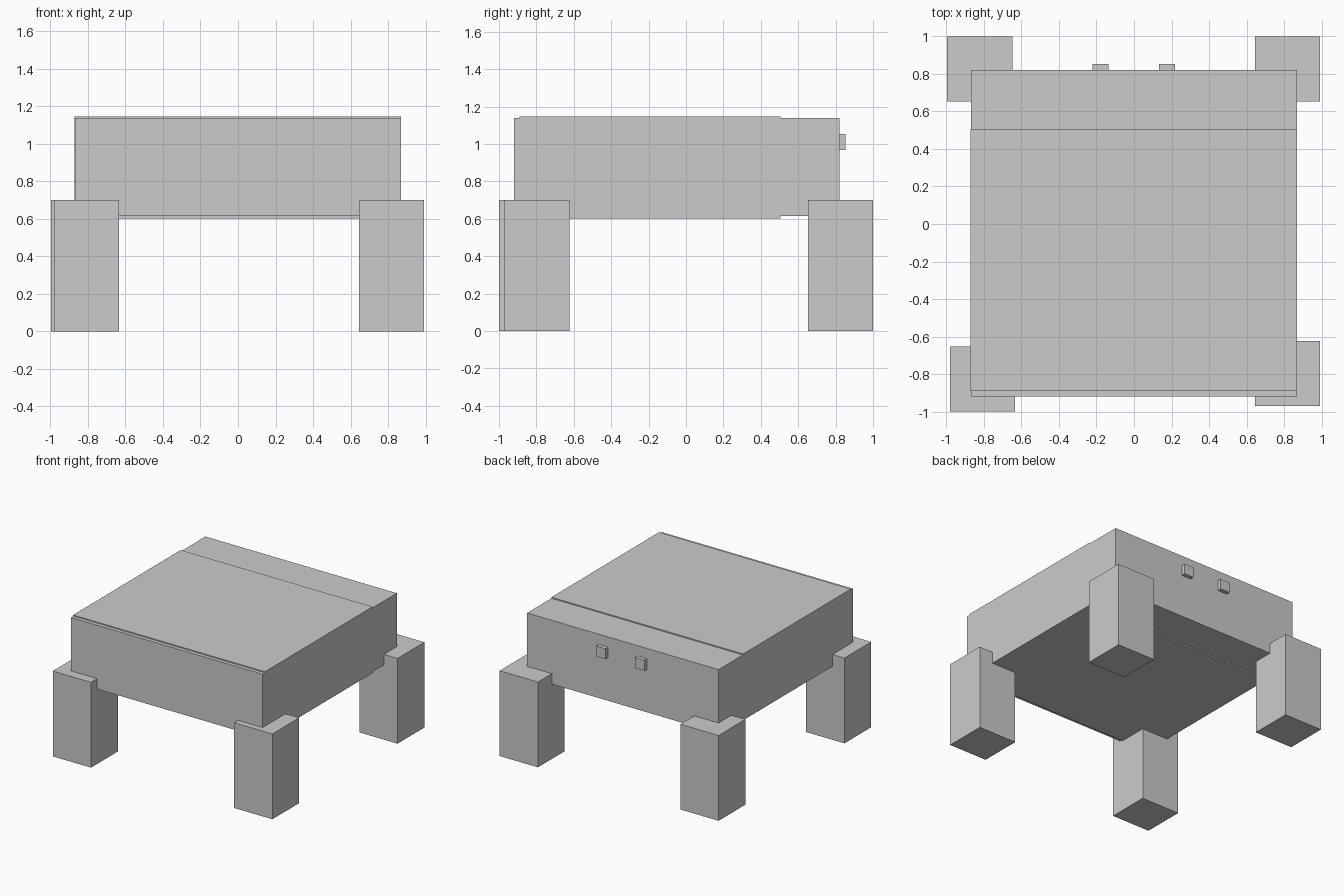
import bpy
import bmesh
from mathutils import Vector

if "Cube" in bpy.data.objects:
    bpy.data.objects.remove(bpy.data.objects["Cube"])


def box(name, x, y, z):
    """Box spanning the given (min, max) ranges."""
    bm = bmesh.new()
    bmesh.ops.create_cube(bm, size=1)
    size = Vector((x[1] - x[0], y[1] - y[0], z[1] - z[0]))
    bmesh.ops.scale(bm, vec=size, verts=bm.verts)
    bmesh.ops.translate(bm, vec=Vector((sum(x), sum(y), sum(z))) / 2, verts=bm.verts)
    mesh = bpy.data.meshes.new(name)
    bm.to_mesh(mesh)
    bm.free()
    obj = bpy.data.objects.new(name, mesh)
    bpy.context.collection.objects.link(obj)
    return obj


# Body: slightly taller middle block between front and back panels
box("main_body", (-0.873, 0.868), (-0.89, 0.505), (0.603, 1.147))
box("front_panel", (-0.87, 0.868), (-0.92, -0.89), (0.614, 1.138))
box("back_panel", (-0.87, 0.868), (0.505, 0.82), (0.614, 1.138))

# Eyes: two small blocks on the back panel
for name, x in (("left_eye", -0.222), ("right_eye", 0.133)):
    box(name, (x, x + 0.086), (0.82, 0.853), (0.968, 1.054))

# Legs: equal square posts, slightly uneven in placement
LEG = 0.347
for name, x, y in (("front_left_leg", -0.981, -1.0),
                   ("front_right_leg", 0.644, -0.97),
                   ("back_left_leg", -0.996, 0.653),
                   ("back_right_leg", 0.644, 0.653)):
    box(name, (x, x + LEG), (y, y + LEG), (0.0, 0.7))
